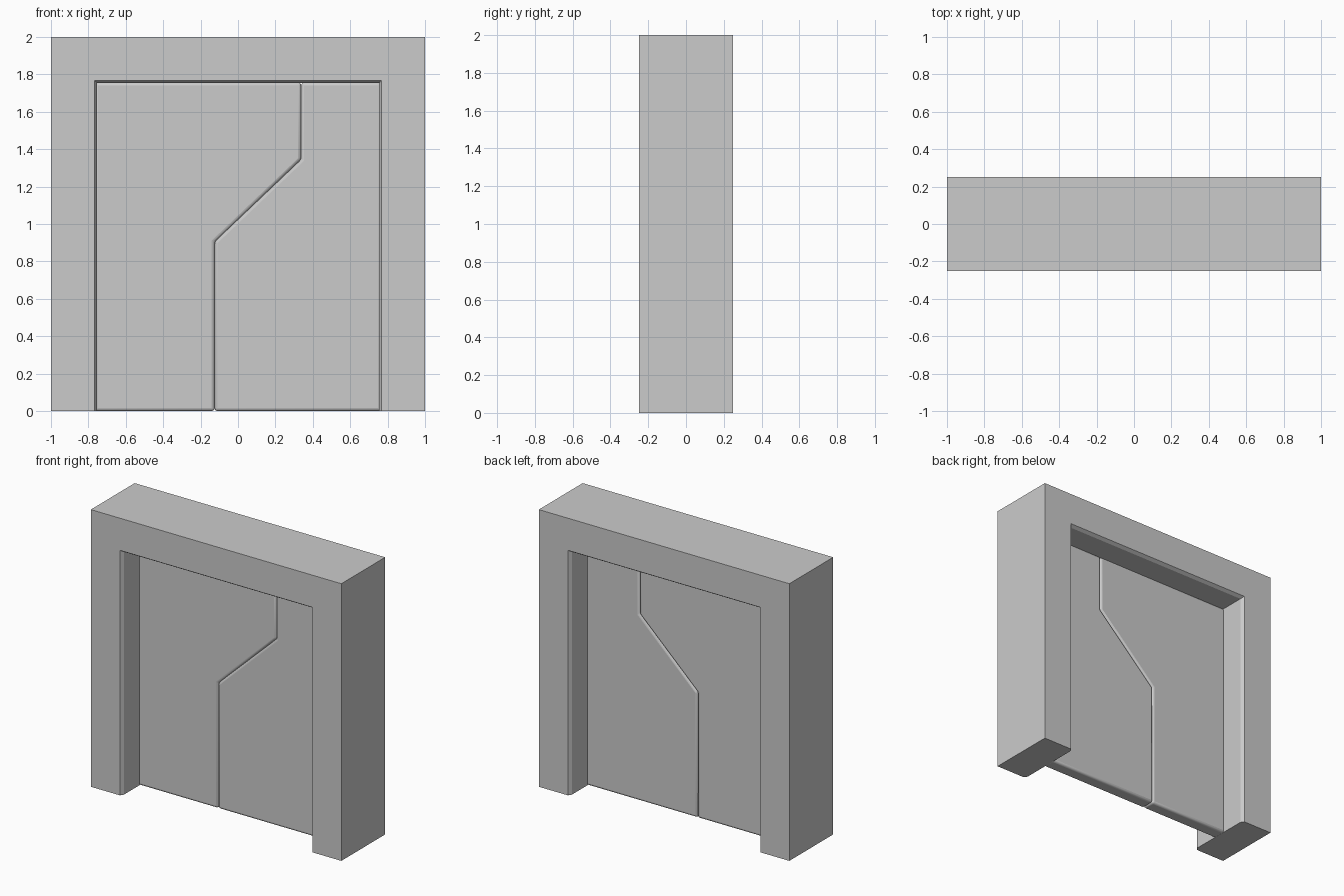
import bpy, bmesh
from math import radians

if "Cube" in bpy.data.objects:
    bpy.data.objects.remove(bpy.data.objects["Cube"])


def add_object(name, bm):
    bmesh.ops.recalc_face_normals(bm, faces=bm.faces)
    mesh = bpy.data.meshes.new(name)
    bm.to_mesh(mesh)
    bm.free()
    obj = bpy.data.objects.new(name, mesh)
    bpy.context.collection.objects.link(obj)
    return obj


def smooth(obj):
    bpy.ops.object.select_all(action='DESELECT')
    obj.select_set(True)
    bpy.context.view_layer.objects.active = obj
    bpy.ops.object.shade_smooth_by_angle(angle=radians(40))


# Door frame: an arch cross-section swept around left leg, lintel and right leg
def build_frame():
    bm = bmesh.new()
    # (inset from outer edge of the leg, depth): chamfered lips on the inner edge
    section = [(0, -0.25), (0.232, -0.25), (0.247, -0.227),
               (0.247, 0.227), (0.232, 0.25), (0, 0.25)]
    rings = []
    for side, top in ((-1, False), (-1, True), (1, True), (1, False)):
        rings.append([bm.verts.new((side * (1 - i), y, 2 - i if top else 0))
                      for i, y in section])
    n = len(section)
    for a, b in zip(rings, rings[1:]):
        for k in range(n):
            m = (k + 1) % n
            bm.faces.new((a[k], a[m], b[m], b[k]))
    bm.faces.new(rings[0])
    bm.faces.new(rings[-1])
    return add_object("door_frame", bm)


# Door leaf: outline extruded through the thickness with rounded edges
def build_leaf(name, outline, half=0.05):
    bm = bmesh.new()
    face = bm.faces.new([bm.verts.new((x, -half, z)) for x, z in outline])
    new = bmesh.ops.extrude_face_region(bm, geom=[face])["geom"]
    bmesh.ops.translate(bm, vec=(0, 2 * half, 0),
                        verts=[v for v in new if isinstance(v, bmesh.types.BMVert)])
    obj = add_object(name, bm)
    bevel = obj.modifiers.new("rounded_edges", 'BEVEL')
    bevel.width = 0.016
    bevel.segments = 3
    bevel.limit_method = 'ANGLE'
    bevel.angle_limit = radians(25)
    smooth(obj)
    return obj


build_frame()

# Interlocking seam shared by both leaves
seam = [(-0.125, 0), (-0.125, 0.905), (0.338, 1.345), (0.338, 1.757)]
build_leaf("left_door", seam + [(-0.765, 1.757), (-0.765, 0)])
build_leaf("right_door", seam + [(0.765, 1.757), (0.765, 0)])
